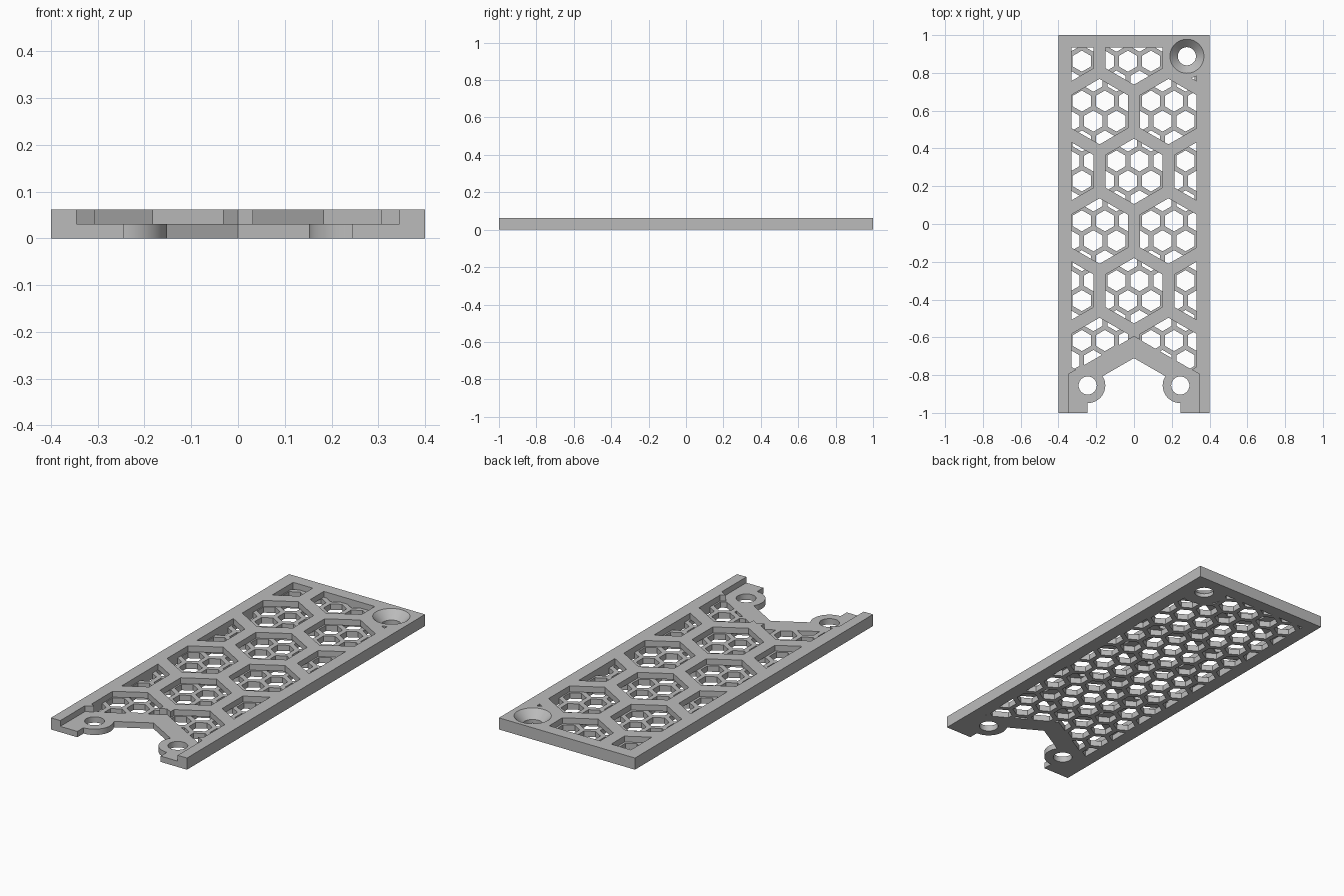
import bpy, bmesh, math

cube = bpy.data.objects.get("Cube")
if cube:
    bpy.data.objects.remove(cube, do_unlink=True)

TOP, MID = 0.062, 0.031

grey = bpy.data.materials.new("plain grey")
grey.use_nodes = True
colour = (0.5, 0.5, 0.5, 1)
grey.diffuse_color = colour
grey.node_tree.nodes["Principled BSDF"].inputs["Base Color"].default_value = colour


def prisms(name, outlines, z0, z1):
    """One object holding a vertical prism for every outline."""
    bm = bmesh.new()
    for pts in outlines:
        low = [bm.verts.new((x, y, z0)) for x, y in pts]
        high = [bm.verts.new((x, y, z1)) for x, y in pts]
        bm.faces.new(low)
        bm.faces.new(high)
        for i in range(len(pts)):
            j = (i + 1) % len(pts)
            bm.faces.new((low[i], low[j], high[j], high[i]))
    bmesh.ops.recalc_face_normals(bm, faces=bm.faces)
    return finish(name, bm)


def finish(name, bm):
    mesh = bpy.data.meshes.new(name)
    bm.to_mesh(mesh)
    bm.free()
    mesh.materials.append(grey)
    obj = bpy.data.objects.new(name, mesh)
    bpy.context.collection.objects.link(obj)
    return obj


def arc(x, y, r, start=0, end=360, n=48):
    steps = n if end - start == 360 else n + 1
    angles = [math.radians(start + (end - start) * i / n) for i in range(steps)]
    return [(x + r * math.cos(a), y + r * math.sin(a)) for a in angles]


def hexagon(x, y, apothem):
    return arc(x, y, apothem / math.cos(math.pi / 6), 30, 390, 6)


def mirrored(half):
    """Close a right-hand outline with its reflection."""
    return half + [(-x, y) for x, y in reversed(half) if x > 0]


def combine(target, tool, operation):
    mod = target.modifiers.new("cut", 'BOOLEAN')
    mod.operation, mod.solver, mod.object = operation, 'EXACT', tool
    bpy.context.view_layer.objects.active = target
    bpy.ops.object.modifier_apply(modifier=mod.name)
    bpy.data.objects.remove(tool, do_unlink=True)


def clip_to_window(cutter, half):
    """Keep cutters inside the border and clear of the screw boss."""
    combine(cutter, prisms("window", [mirrored(half)], -0.5, 0.5), 'INTERSECT')
    combine(cutter, prisms("screw_boss", [arc(SX, SY, 0.117)], -0.6, 0.6), 'DIFFERENCE')


SX, SY = 0.28, 0.888     # countersunk screw
EX, EY = 0.245, -0.855   # front mounting ears

# Lower plate with notch and rounded ears
ear = arc(EX, EY, 0.093, 148, 270, 20)
plate = prisms("vent_panel", [mirrored(
    [(0, -0.71)] + ear + [(EX, -1), (0.4, -1), (0.4, 1)])], 0, MID)

# Fine honeycomb through the lower plate
pitch = 0.122
row_step = pitch * math.sqrt(3) / 2
small = [hexagon(-0.032 + pitch * (i + 0.5 * (k % 2)), 0.862 - row_step * k, 0.0485)
         for k in range(-1, 17) for i in range(-4, 5)]
honeycomb = prisms("honeycomb", small, -0.1, 0.1)
clip_to_window(honeycomb, [(0, -0.595), (0.33, -0.785), (0.33, 0.935)])
combine(plate, honeycomb, 'DIFFERENCE')

# Ear holes
ear_holes = prisms("ear_holes", [arc(s * EX, EY, 0.048) for s in (-1, 1)], -0.1, 0.1)
combine(plate, ear_holes, 'DIFFERENCE')

# Upper frame with a chevron recess and large hexagonal cells
frame = prisms("rib_frame", [mirrored(
    [(0, -0.595), (0.345, -0.794), (0.345, -1), (0.4, -1), (0.4, 1)])], MID, TOP)
span = 0.365
large = [hexagon(span * (i + 0.5 * (k % 2)), 0.911 - span * math.sqrt(3) / 2 * k, 0.15)
         for k in range(6) for i in range(-1 - k % 2, 2)]
cells = prisms("cells", large, -0.1, 0.2)
clip_to_window(cells, [(0, -1.1), (0.33, -1.1), (0.33, 0.935)])
combine(frame, cells, 'DIFFERENCE')
combine(plate, frame, 'UNION')

# Countersunk screw hole
bm = bmesh.new()
rings = [[bm.verts.new((x, y, z)) for x, y in arc(SX, SY, r)]
         for r, z in ((0.048, -0.1), (0.048, 0.02), (0.11, 0.082))]
bm.faces.new(rings[0])
bm.faces.new(rings[-1])
for a, b in zip(rings, rings[1:]):
    for i in range(len(a)):
        j = (i + 1) % len(a)
        bm.faces.new((a[i], a[j], b[j], b[i]))
bmesh.ops.recalc_face_normals(bm, faces=bm.faces)
combine(plate, finish("countersink", bm), 'DIFFERENCE')

# Smooth round walls, keep the corners crisp
bpy.ops.object.select_all(action='DESELECT')
plate.select_set(True)
bpy.context.view_layer.objects.active = plate
bpy.ops.object.shade_smooth_by_angle(angle=math.radians(30))
